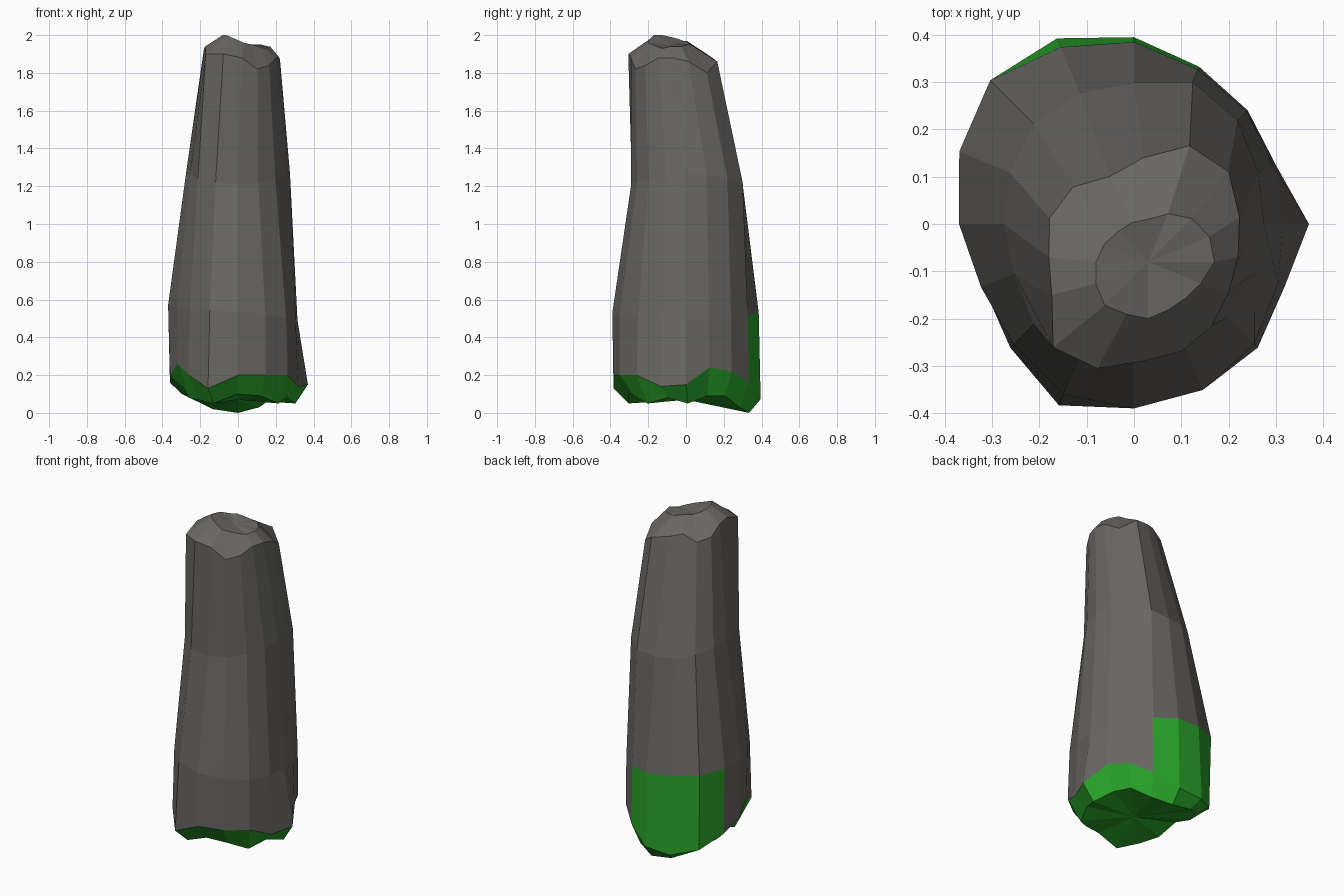
import bpy
from math import cos, sin, pi

if "Cube" in bpy.data.objects:
    bpy.data.objects.remove(bpy.data.objects["Cube"])

N = 16  # sides, counter-clockwise from +x


def ring(cx, cy, radii, heights):
    """One uneven cross-section given as polar radii and heights."""
    if not isinstance(heights, list):
        heights = [heights] * N
    return [(cx + r * cos(2 * pi * k / N), cy + r * sin(2 * pi * k / N), z)
            for k, (r, z) in enumerate(zip(radii, heights))]


def loft(name, rings, keep, cap_ring, cap_point, color):
    """Skin the kept faces between rings, close one end with a fan, colour it."""
    verts = [p for r in rings for p in r] + [cap_point]
    faces = []
    for i in range(len(rings) - 1):
        for k in range(N):
            if keep(i, k):
                a, b = i * N + k, i * N + (k + 1) % N
                faces.append((a, b, b + N, a + N))
    for k in range(N):
        a, b = cap_ring * N + k, cap_ring * N + (k + 1) % N
        f = (a, b, len(verts) - 1)
        faces.append(f if cap_ring else f[::-1])
    mesh = bpy.data.meshes.new(name)
    mesh.from_pydata(verts, [], faces)
    mesh.validate()
    ob = bpy.data.objects.new(name, mesh)
    bpy.context.collection.objects.link(ob)
    mat = bpy.data.materials.new(name + "_color")
    mat.diffuse_color = color
    mat.use_nodes = True
    mat.node_tree.nodes["Principled BSDF"].inputs["Base Color"].default_value = mat.diffuse_color
    mesh.materials.append(mat)


# Cross-sections from the ground up
base_r = [.37, .325, .34, .36, .395, .425, .42, .39, .36, .345, .37, .415, .385, .38, .37, .345]
base_z = [.15, .24, .22, .16, .08, .07, .10, .16, .20, .26, .20, .13, .20, .20, .20, .14]
under_z = [.05, .09, .09, .03, 0, .02, .08, .10, .14, .08, .07, .05, .10, .09, .05, .08]
belly_r = [.315, .32, .337, .354, .385, .405, .43, .40, .37, .35, .36, .39, .39, .38, .36, .33]
waist_r = [.275, .285, .31, .325, .30, .30, .30, .285, .275, .275, .30, .31, .29, .28, .28, .275]
brow_r = [.20, .22, .255, .255, .21, .185, .21, .215, .20, .21, .27, .255, .22, .215, .205, .195]
brow_z = [1.88, 1.86, 1.80, 1.86, 1.88, 1.90, 1.86, 1.88, 1.93, 1.94, 1.90, 1.90, 1.88, 1.82, 1.84, 1.88]
crown_r = [.14, .14, .13, .11, .09, .09, .09, .10, .11, .12, .13, .12, .12, .11, .11, .12]
crown_z = [1.94, 1.94, 1.95, 1.95, 1.96, 1.97, 1.97, 1.98, 1.99, 2.0, 2.0, 1.98, 1.96, 1.95, 1.94, 1.93]

under = ring(0, .01, [r * .82 for r in base_r], under_z)
base = ring(0, 0, base_r, base_z)
belly = ring(0, 0, belly_r, [.53 - .04 * cos(2 * pi * k / N) for k in range(N)])
waist = ring(0, 0, waist_r, [1.24 + .03 * cos(4 * pi * k / N) for k in range(N)])
brow = ring(.02, -.07, brow_r, brow_z)
crown = ring(.03, -.08, crown_r, crown_z)

# Moss climbs the back between these sides
climbs = range(3, 7)

# Stone pillar
loft("stone_pillar", [base, belly, waist, brow, crown],
     lambda i, k: i > 0 or k not in climbs, 4, (.03, -.08, 1.95),
     (.14, .135, .125, 1))

# Moss skirt, underside and back patch
loft("moss_base", [under, base, belly],
     lambda i, k: i == 0 or k in climbs, 0, (0, 0, .07),
     (.022, .37, .022, 1))
